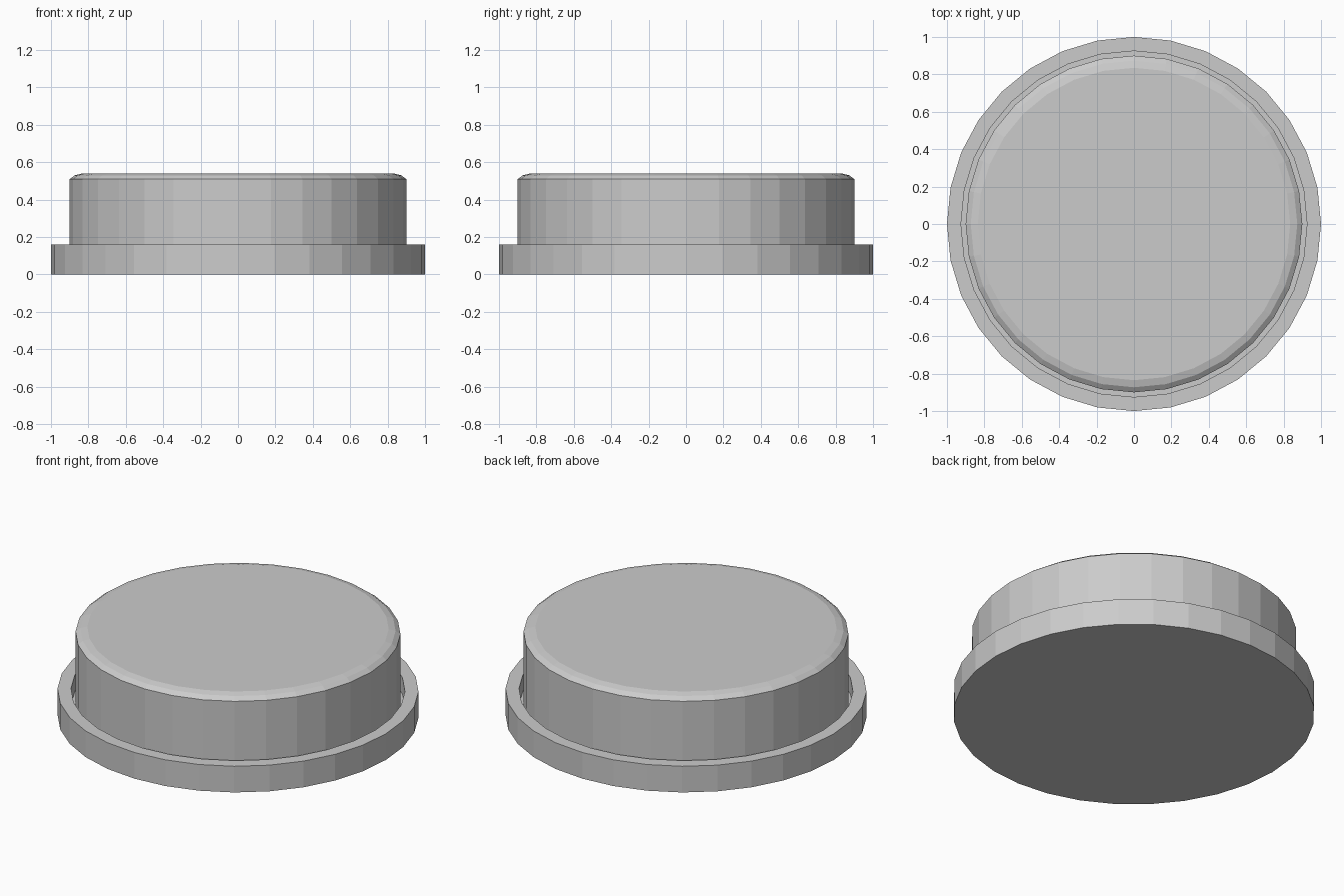
import bpy, bmesh
from math import sin, cos, tau

if "Cube" in bpy.data.objects:
    bpy.data.objects.remove(bpy.data.objects["Cube"])

SIDES = 32


def lathe(name, profile):
    """Revolve a (radius, z) profile and cap both ends."""
    bm = bmesh.new()
    rings = [[bm.verts.new((r * cos(tau * i / SIDES), r * sin(tau * i / SIDES), z))
              for i in range(SIDES)] for r, z in profile]
    for low, high in zip(rings, rings[1:]):
        for i in range(SIDES):
            j = (i + 1) % SIDES
            bm.faces.new((low[i], low[j], high[j], high[i]))
    bm.faces.new(rings[0][::-1])
    bm.faces.new(rings[-1])
    mesh = bpy.data.meshes.new(name)
    bm.to_mesh(mesh)
    bm.free()
    obj = bpy.data.objects.new(name, mesh)
    bpy.context.collection.objects.link(obj)
    return obj


# Base dish: closed underside, raised rim, recessed floor
lathe("base_rim", [(1.0, 0), (1.0, 0.16), (0.925, 0.16), (0.925, 0.06)])

# Push button: straight wall with a rounded top edge, seated in the dish
lathe("button_cap", [(0.9, 0.06), (0.9, 0.51), (0.873, 0.53), (0.835, 0.54)])
